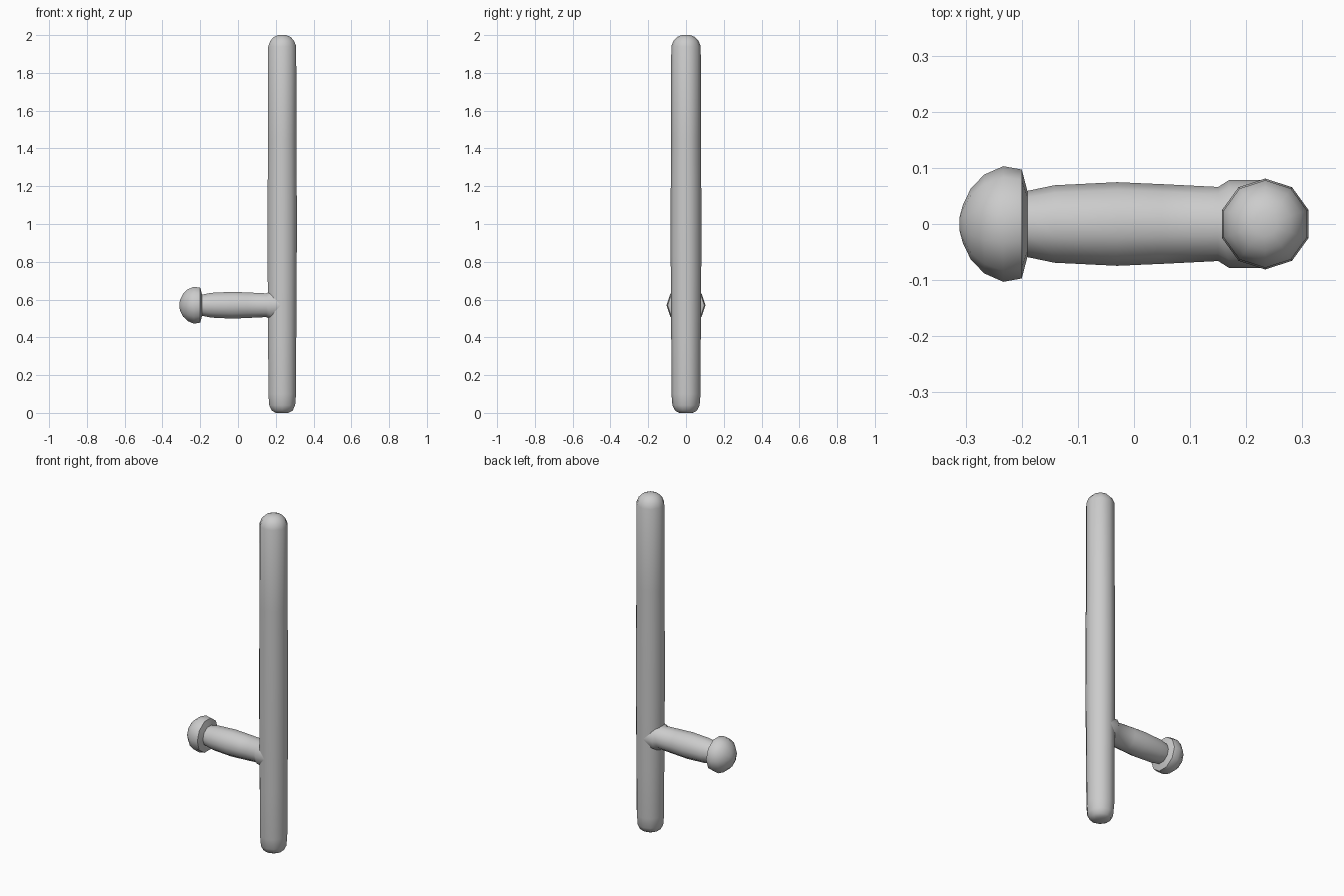
import bpy, bmesh, math
from mathutils import Matrix

if "Cube" in bpy.data.objects:
    bpy.data.objects.remove(bpy.data.objects["Cube"])

SIDES = 10


def lathe(name, profile, matrix, angle):
    """Revolve (radius, height) points into a capped ten-sided solid."""
    bm = bmesh.new()
    rings = []
    for r, h in profile:
        rings.append([bm.verts.new((r * math.cos(math.pi / 2 + i * math.tau / SIDES),
                                    r * math.sin(math.pi / 2 + i * math.tau / SIDES), h))
                      for i in range(SIDES)])
    for a, b in zip(rings, rings[1:]):
        for i in range(SIDES):
            j = (i + 1) % SIDES
            bm.faces.new((a[i], a[j], b[j], b[i]))
    bm.faces.new(rings[0][::-1])
    bm.faces.new(rings[-1])
    bm.transform(matrix)
    bmesh.ops.recalc_face_normals(bm, faces=bm.faces)
    mesh = bpy.data.meshes.new(name)
    bm.to_mesh(mesh)
    bm.free()
    ob = bpy.data.objects.new(name, mesh)
    bpy.context.collection.objects.link(ob)
    bpy.ops.object.select_all(action='DESELECT')
    ob.select_set(True)
    bpy.context.view_layer.objects.active = ob
    bpy.ops.object.shade_smooth_by_angle(angle=math.radians(angle))
    return ob


# Long shaft with rounded ends and a slight swell above the grip
lathe("shaft", [(0.035, 0.0), (0.058, 0.012), (0.072, 0.04), (0.077, 0.10),
                (0.078, 0.38), (0.080, 0.57), (0.081, 0.85), (0.081, 1.15),
                (0.079, 1.45), (0.078, 1.94), (0.066, 1.97), (0.047, 1.99), (0.022, 2.0)],
      Matrix.Translation((0.234, 0, 0)), 50)

# Side grip: heights run along -x from the shaft centre, ending in a domed knob
grip_matrix = Matrix.Translation((0.234, 0, 0.57)) @ Matrix.Rotation(-math.pi / 2, 4, 'Y')
lathe("side_grip", [(0.078, 0.0), (0.078, 0.065), (0.066, 0.084), (0.071, 0.184),
                    (0.0745, 0.264), (0.069, 0.376), (0.059, 0.424), (0.097, 0.434),
                    (0.103, 0.467), (0.088, 0.501), (0.063, 0.525),
                    (0.034, 0.539), (0.012, 0.545)],
      grip_matrix, 50)
